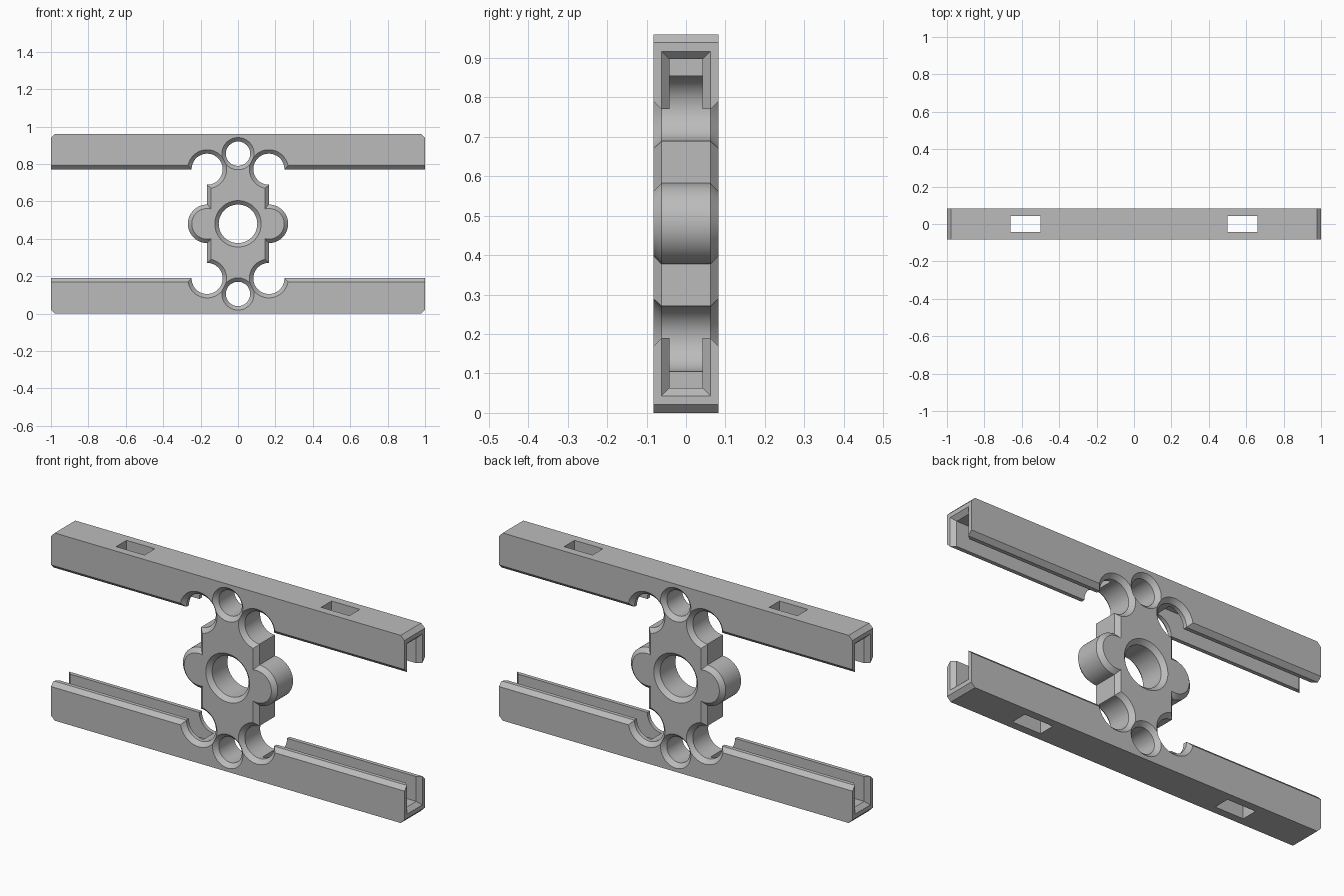
import bpy, bmesh
from math import cos, sin, pi

cube = bpy.data.objects.get("Cube")
if cube:
    bpy.data.objects.remove(cube, do_unlink=True)

H = 0.96      # total height
D = 0.083     # half depth
C = 0.021     # chamfer size
SIDE = 0.165  # half width of the hub

grey = bpy.data.materials.new("plain grey")
grey.use_nodes = True
colour = (0.5, 0.5, 0.5, 1)
grey.diffuse_color = colour
grey.node_tree.nodes["Principled BSDF"].inputs["Base Color"].default_value = colour


def loft(name, rings):
    """Closed solid through rings that all have the same point count."""
    bm = bmesh.new()
    loops = [[bm.verts.new(p) for p in ring] for ring in rings]
    for a, b in zip(loops, loops[1:]):
        for i in range(len(a)):
            j = (i + 1) % len(a)
            bm.faces.new((a[i], a[j], b[j], b[i]))
    bm.faces.new(loops[0])
    bm.faces.new(loops[-1])
    bmesh.ops.recalc_face_normals(bm, faces=bm.faces[:])
    mesh = bpy.data.meshes.new(name)
    bm.to_mesh(mesh)
    bm.free()
    mesh.materials.append(grey)
    ob = bpy.data.objects.new(name, mesh)
    bpy.context.scene.collection.objects.link(ob)
    return ob


def lathe(name, x, z, profile, n=72):
    """Turned solid about an axis along y; profile holds (y, radius)."""
    return loft(name, [[(x + r * cos(2 * pi * i / n), y, z + r * sin(2 * pi * i / n))
                        for i in range(n)] for y, r in profile])


def hole(name, x, z, r):
    """Through-hole cutter with a flare at both faces."""
    E = D + 0.02
    return lathe(name, x, z, [(-E, r + C + 0.02), (C - D, r), (D - C, r), (E, r + C + 0.02)])


def flip(z, top):
    return H - z if top else z


def bar(top):
    """Long rail with chamfered outer corners and chamfered inner lips."""
    rings = []
    for x, low in ((-1, C), (C - 1, 0), (1 - C, 0), (1, C)):
        section = [(-D, low), (D, low), (D, 0.19 - C), (D - C, 0.19), (C - D, 0.19), (-D, 0.19 - C)]
        rings.append([(x, y, flip(z, top)) for y, z in section])
    return loft("top_rail" if top else "bottom_rail", rings)


def channel(s, top):
    """Groove along a rail, flared at its open end."""
    rings = []
    for x, w, floor in ((0.168, 0.042, 0.063), (1 - C, 0.042, 0.063), (1.02, 0.081, 0.024)):
        rings.append([(s * x, y, flip(z, top))
                      for y, z in ((-w, floor), (w, floor), (w, 0.23), (-w, 0.23))])
    return loft("channel_cutter", rings)


def window(s, top):
    """Slot through the outer wall of a rail."""
    return loft("slot_cutter", [[(s * x, y, flip(z, top)) for x, y in
                ((0.5, -0.042), (0.66, -0.042), (0.66, 0.042), (0.5, 0.042))]
                for z in (-0.1, 0.1)])


def combine(target, other, operation):
    mod = target.modifiers.new(operation, 'BOOLEAN')
    mod.operation = operation
    mod.solver = 'EXACT'
    mod.object = other
    bpy.context.view_layer.objects.active = target
    bpy.ops.object.modifier_apply(modifier=mod.name)
    bpy.data.objects.remove(other, do_unlink=True)


# Hub plate with chamfered long edges
outline = [(-D, SIDE - C), (C - D, SIDE), (D - C, SIDE), (D, SIDE - C)]
outline += [(y, -x) for y, x in reversed(outline)]
frame = loft("rail_frame", [[(x, y, z) for y, x in outline] for z in (0.15, H - 0.15)])

# Side lobes and rails
for s in (-1, 1):
    lobe = lathe("side_lobe", s * SIDE, H / 2,
                 [(-D, 0.103 - C), (C - D, 0.103), (D - C, 0.103), (D, 0.103 - C)])
    combine(frame, lobe, 'UNION')
for top in (False, True):
    combine(frame, bar(top), 'UNION')

# Round holes, relief cuts, channels and slots
combine(frame, hole("centre_hole", 0, H / 2, 0.103), 'DIFFERENCE')
for top in (False, True):
    combine(frame, hole("rail_hole", 0, flip(0.105, top), 0.065), 'DIFFERENCE')
    for s in (-1, 1):
        combine(frame, hole("relief_hole", s * SIDE, flip(0.188, top), 0.083), 'DIFFERENCE')
        combine(frame, channel(s, top), 'DIFFERENCE')
        combine(frame, window(s, top), 'DIFFERENCE')

# Smooth the turned surfaces and keep the chamfers crisp
bpy.ops.object.select_all(action='DESELECT')
frame.select_set(True)
bpy.context.view_layer.objects.active = frame
bpy.ops.object.shade_smooth_by_angle(angle=0.45)
